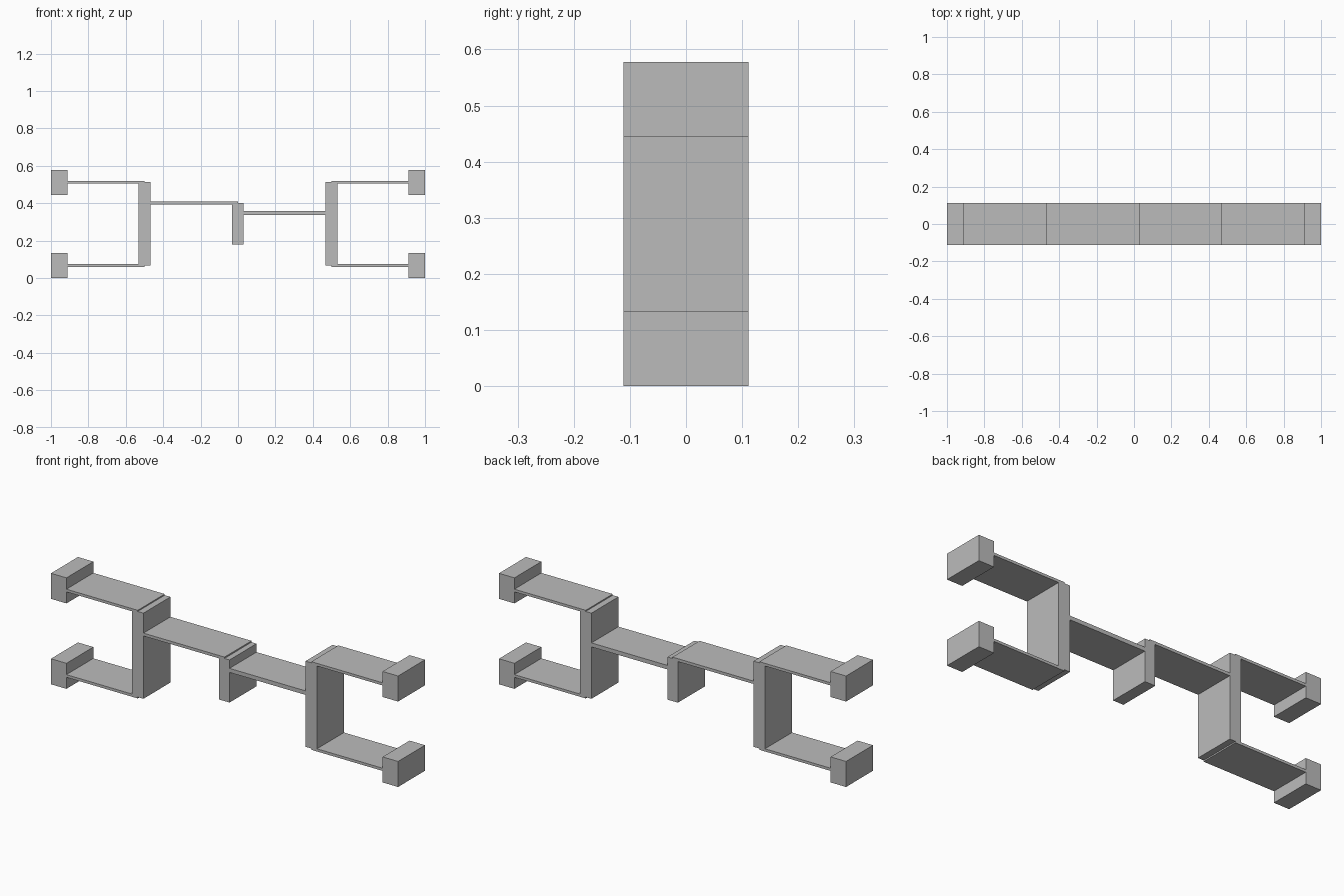
import bpy

if "Cube" in bpy.data.objects:
    bpy.data.objects.remove(bpy.data.objects["Cube"])

grey = bpy.data.materials.new("plain grey")
grey.diffuse_color = (0.5, 0.5, 0.5, 1)
grey.use_nodes = True
grey.node_tree.nodes["Principled BSDF"].inputs["Base Color"].default_value = grey.diffuse_color
HALF_DEPTH = 0.111


def box(name, x0, x1, z0, z1):
    """Box spanning the full depth, given its front-view rectangle."""
    x0, x1 = min(x0, x1), max(x0, x1)
    bpy.ops.mesh.primitive_cube_add(size=1, location=((x0 + x1) / 2, 0, (z0 + z1) / 2))
    ob = bpy.context.object
    ob.name = name
    ob.scale = (x1 - x0, 2 * HALF_DEPTH, z1 - z0)
    bpy.ops.object.transform_apply(location=False, rotation=False, scale=True)
    ob.data.materials.append(grey)
    return ob


# Mirrored ends: upright beam with two arms, each carrying a weight block
for side, s in (("left", -1), ("right", 1)):
    box(f"{side}_upright", s * 0.467, s * 0.533, 0.067, 0.513)
    for level, z in (("lower", 0.067), ("upper", 0.512)):
        box(f"{side}_{level}_arm", s * 0.5, s * 0.92, z - 0.007, z + 0.007)
        box(f"{side}_{level}_block", s * 0.911, s * 1.0, z - 0.067, z + 0.066)

# Centre post and the two bridges at different heights
box("centre_post", -0.031, 0.029, 0.18, 0.402)
box("left_bridge", -0.5, 0.0, 0.394, 0.409)
box("right_bridge", 0.0, 0.5, 0.337, 0.358)
